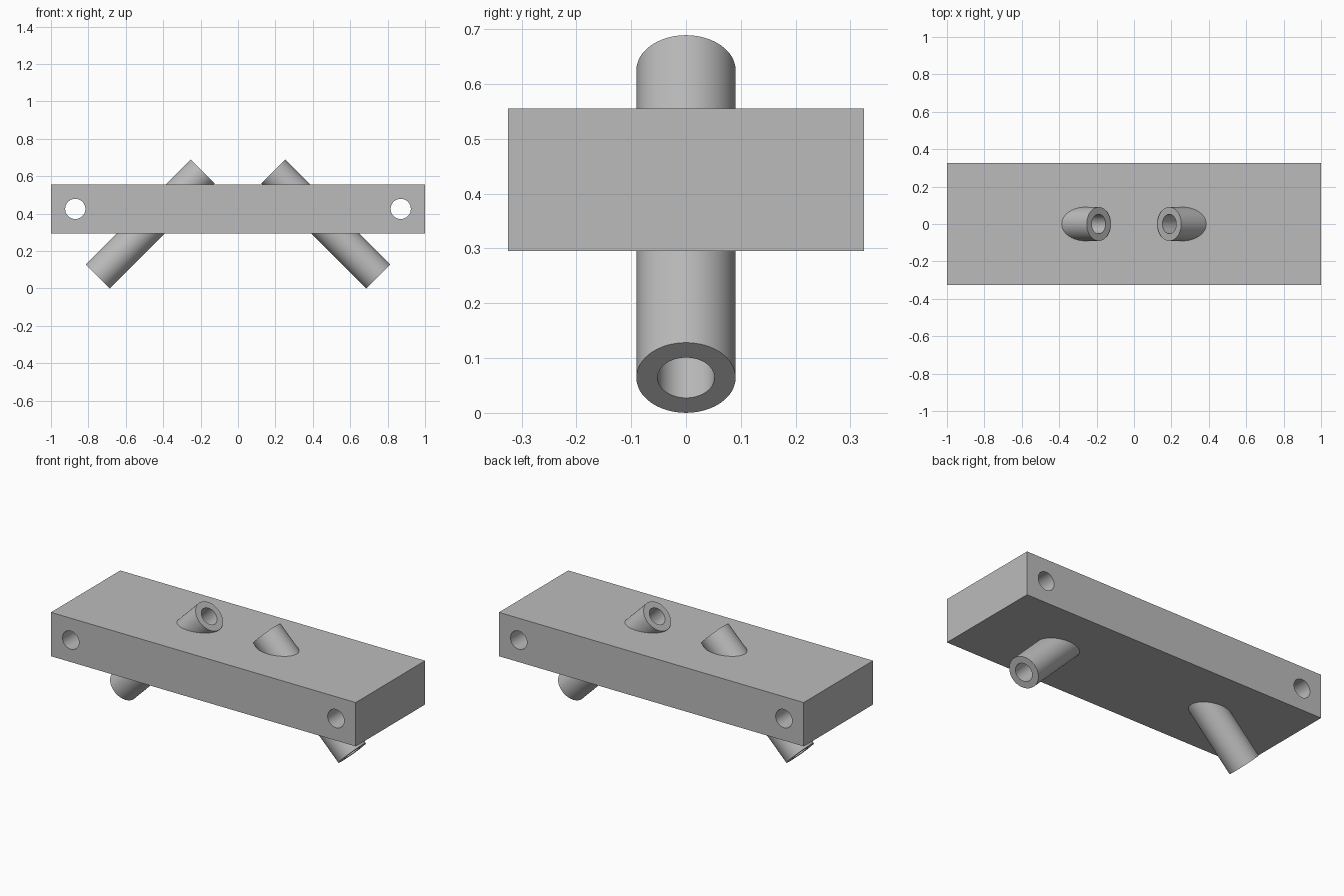
import bpy
import bmesh
from math import radians, pi
from mathutils import Vector, Matrix

cube = bpy.data.objects.get("Cube")
if cube:
    bpy.data.objects.remove(cube, do_unlink=True)

SEGMENTS = 64
PLATE_SIZE = (2.0, 0.65, 0.26)
PLATE_Z = 0.425
TUBE_R, BORE_R, TUBE_LEN = 0.0905, 0.052, 0.793
TUBE_X, TUBE_Z = 0.469, 0.3445
PIN_X, PIN_R = 0.87, 0.054

grey = bpy.data.materials.new("plain grey")
grey.use_nodes = True
colour = (0.5, 0.5, 0.5, 1.0)
grey.diffuse_color = colour
grey.node_tree.nodes["Principled BSDF"].inputs["Base Color"].default_value = colour


def make_object(name, bm, matrix):
    bmesh.ops.recalc_face_normals(bm, faces=bm.faces)
    mesh = bpy.data.meshes.new(name)
    bm.to_mesh(mesh)
    bm.free()
    mesh.materials.append(grey)
    obj = bpy.data.objects.new(name, mesh)
    obj.matrix_world = matrix
    bpy.context.collection.objects.link(obj)
    return obj


def cylinder(name, radius, length, matrix):
    bm = bmesh.new()
    bmesh.ops.create_cone(bm, cap_ends=True, segments=SEGMENTS,
                          radius1=radius, radius2=radius, depth=length)
    return make_object(name, bm, matrix)


def tube(name, outer, inner, length, matrix):
    """Spin a rectangular wall section into a hollow tube."""
    bm = bmesh.new()
    h = length / 2
    verts = [bm.verts.new((r, 0, z)) for r, z in
             ((inner, -h), (outer, -h), (outer, h), (inner, h))]
    edges = [bm.edges.new((verts[i], verts[(i + 1) % 4])) for i in range(4)]
    bmesh.ops.spin(bm, geom=verts + edges, axis=(0, 0, 1), cent=(0, 0, 0),
                   angle=2 * pi, steps=SEGMENTS)
    bmesh.ops.remove_doubles(bm, verts=bm.verts, dist=0.0001)
    return make_object(name, bm, matrix)


def select_only(obj):
    bpy.ops.object.select_all(action='DESELECT')
    obj.select_set(True)
    bpy.context.view_layer.objects.active = obj


def smooth(obj):
    select_only(obj)
    bpy.ops.object.shade_smooth_by_angle(angle=radians(30))


def cut(target, cutter):
    mod = target.modifiers.new("cut", 'BOOLEAN')
    mod.operation, mod.solver, mod.object = 'DIFFERENCE', 'EXACT', cutter
    cutter.hide_render = True
    select_only(target)
    bpy.ops.object.modifier_apply(modifier=mod.name)
    bpy.data.objects.remove(cutter, do_unlink=True)


# Plate
bm = bmesh.new()
bmesh.ops.create_cube(bm, size=1)
bmesh.ops.scale(bm, vec=Vector(PLATE_SIZE), verts=bm.verts)
plate = make_object("plate", bm, Matrix.Translation((0, 0, PLATE_Z)))

for side, label in ((1, "left"), (-1, "right")):
    # Cross hole near the plate end
    pin = Matrix.Translation((side * PIN_X, 0, PLATE_Z)) @ Matrix.Rotation(pi / 2, 4, 'X')
    cut(plate, cylinder("pin_cutter", PIN_R, 1, pin))

    # Slanted tube, seated in a clearance hole hidden inside its wall
    slant = (Matrix.Translation((side * TUBE_X, 0, TUBE_Z))
             @ Matrix.Rotation(-side * pi / 4, 4, 'Y'))
    cut(plate, cylinder("tube_cutter", (TUBE_R + BORE_R) / 2, 1.2, slant))
    smooth(tube(label + "_slanted_tube", TUBE_R, BORE_R, TUBE_LEN, slant))

smooth(plate)
